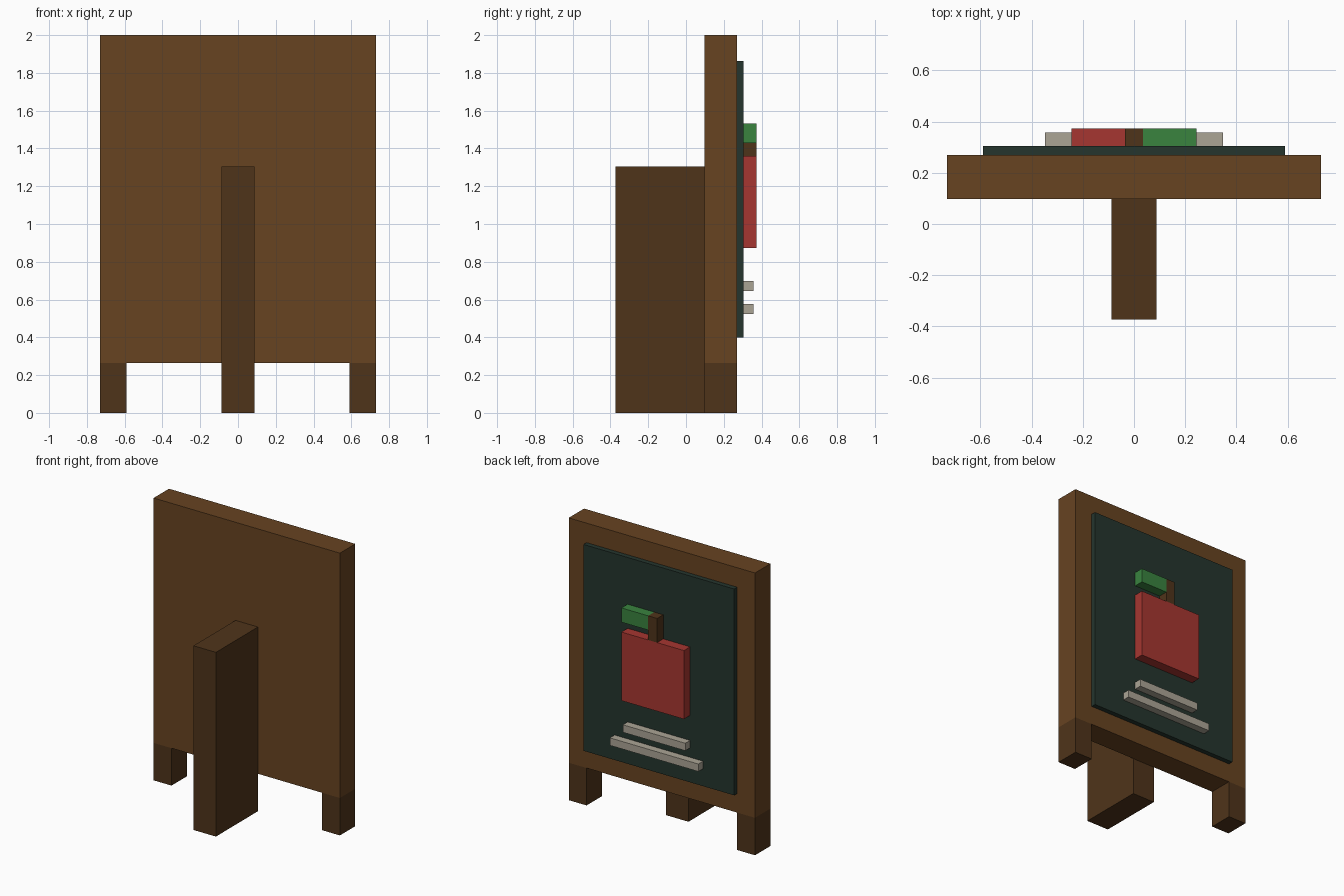
import bpy

if "Cube" in bpy.data.objects:
    bpy.data.objects.remove(bpy.data.objects["Cube"])


def material(name, rgb):
    """Make a material from 0-255 display colour, stored as linear."""
    m = bpy.data.materials.new(name)
    m.diffuse_color = [(c / 255) ** 2.2 for c in rgb] + [1]
    m.use_nodes = True
    m.node_tree.nodes["Principled BSDF"].inputs["Base Color"].default_value = m.diffuse_color
    return m


def box(name, x, y, z, mat):
    """Box from its (min, max) range on each axis."""
    spans = (x, y, z)
    bpy.ops.mesh.primitive_cube_add(size=1, location=[(a + b) / 2 for a, b in spans])
    ob = bpy.context.object
    ob.name = name
    ob.scale = [b - a for a, b in spans]
    bpy.ops.object.transform_apply(location=False, rotation=False, scale=True)
    ob.data.materials.append(mat)
    return ob


wood = material("wood", (103, 69, 38))
dark_wood = material("dark_wood", (80, 55, 32))
slate = material("slate", (41, 56, 49))
red = material("red", (165, 57, 52))
green = material("green", (60, 130, 65))
chalk = material("chalk", (170, 163, 148))

FRAME_Y = (0.098, 0.27)
BOARD_Y = (0.27, 0.304)
RELIEF_Y = (0.304, 0.373)

# Frame, legs and rear support
box("frame_panel", (-0.73, 0.73), FRAME_Y, (0.265, 2.0), wood)
box("left_leg", (-0.73, -0.59), FRAME_Y, (0, 0.265), dark_wood)
box("right_leg", (0.59, 0.73), FRAME_Y, (0, 0.265), dark_wood)
box("support_leg", (-0.088, 0.088), (-0.373, 0.098), (0, 1.305), dark_wood)

# Writing surface
box("chalkboard", (-0.59, 0.59), BOARD_Y, (0.4, 1.862), slate)

# Raised fruit picture
box("fruit", (-0.245, 0.245), RELIEF_Y, (0.874, 1.36), red)
box("stem", (-0.035, 0.035), RELIEF_Y, (1.36, 1.531), dark_wood)
box("leaf", (0.035, 0.245), RELIEF_Y, (1.43, 1.531), green)

# Chalk lines below the picture
for name, half, z in (("upper_chalk_line", 0.245, 0.644), ("lower_chalk_line", 0.347, 0.524)):
    box(name, (-half, half), (0.304, 0.357), (z, z + 0.053), chalk)
